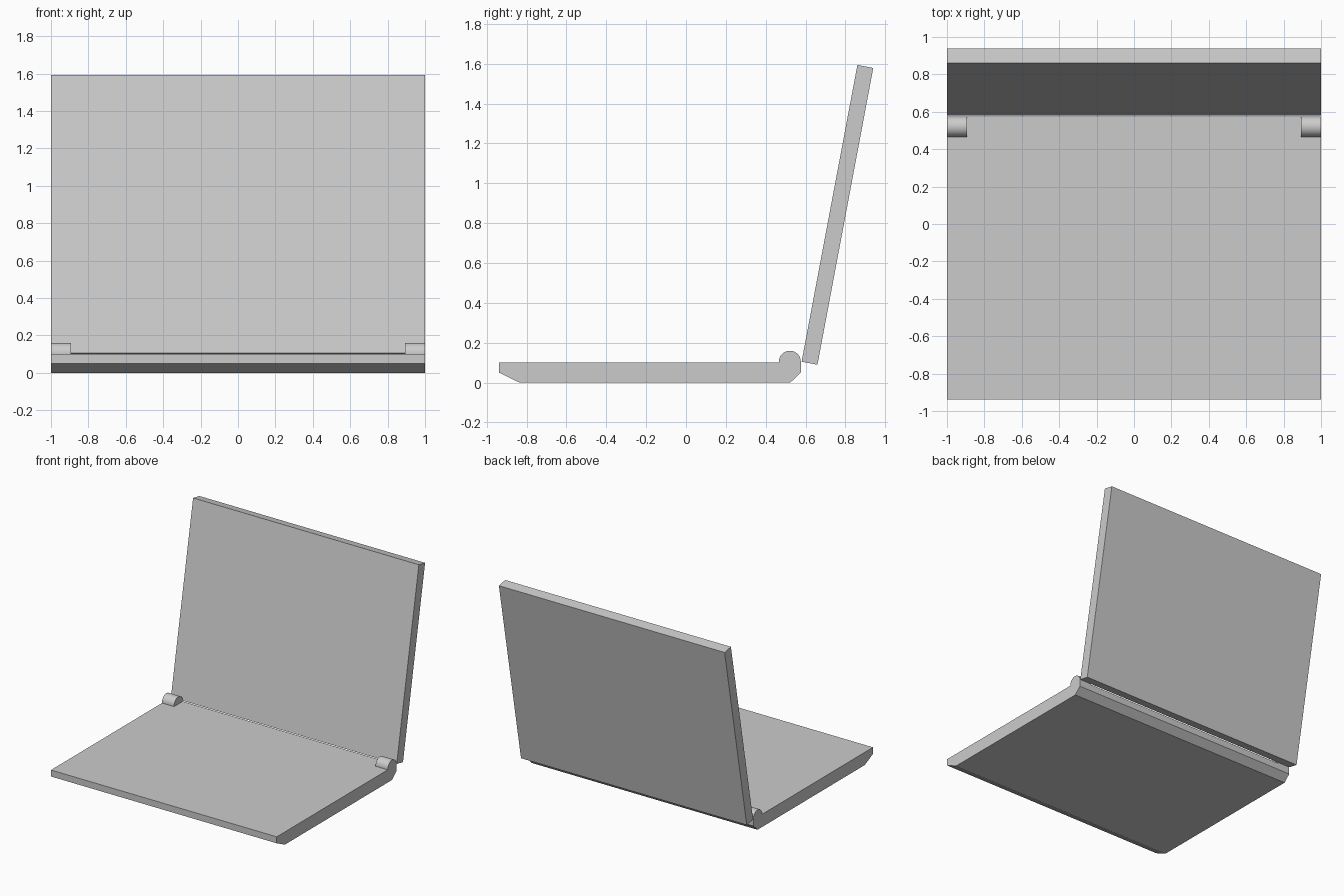
import bpy
import bmesh
from math import cos, sin, pi, radians

cube = bpy.data.objects.get("Cube")
if cube:
    bpy.data.objects.remove(cube, do_unlink=True)

# Single light grey plastic
grey = bpy.data.materials.new("light_grey")
grey.use_nodes = True
colour = (0.6, 0.6, 0.6, 1)
grey.diffuse_color = colour
grey.node_tree.nodes["Principled BSDF"].inputs["Base Color"].default_value = colour


def extrude_profile(name, profile, x0, x1):
    """Extrude a closed (y, z) outline along x."""
    bm = bmesh.new()
    face = bm.faces.new([bm.verts.new((x0, y, z)) for y, z in profile])
    result = bmesh.ops.extrude_face_region(bm, geom=[face])
    moved = [v for v in result["geom"] if isinstance(v, bmesh.types.BMVert)]
    bmesh.ops.translate(bm, verts=moved, vec=(x1 - x0, 0, 0))
    bmesh.ops.recalc_face_normals(bm, faces=bm.faces)
    mesh = bpy.data.meshes.new(name)
    bm.to_mesh(mesh)
    bm.free()
    mesh.materials.append(grey)
    obj = bpy.data.objects.new(name, mesh)
    bpy.context.collection.objects.link(obj)
    return obj


# Base slab with chamfered underside at front and back
base_top = 0.102
extrude_profile("base", [(-0.938, base_top), (-0.938, 0.05), (-0.835, 0),
                         (0.523, 0), (0.576, 0.05), (0.576, base_top)], -1, 1)

# Tilted lid, its front lower edge just behind the base
tilt, length, thick = radians(10.65), 1.515, 0.081
y, z = 0.58, 0.105
up = (length * sin(tilt), length * cos(tilt))
back = (thick * cos(tilt), -thick * sin(tilt))
extrude_profile("lid", [(y, z), (y + back[0], z + back[1]),
                        (y + back[0] + up[0], z + back[1] + up[1]),
                        (y + up[0], z + up[1])], -1, 1)

# Rounded hinge knuckles at both back corners
radius, segments = 0.055, 24
arc = [(0.521 + radius * cos(pi * i / segments),
        0.105 + radius * sin(pi * i / segments)) for i in range(segments + 1)]
dome = [(arc[0][0], base_top)] + arc + [(arc[-1][0], base_top)]
for side, x0, x1 in (("left", 0.893, 1), ("right", -1, -0.893)):
    hinge = extrude_profile("hinge_" + side, dome, x0, x1)
    bpy.ops.object.select_all(action="DESELECT")
    hinge.select_set(True)
    bpy.context.view_layer.objects.active = hinge
    bpy.ops.object.shade_smooth_by_angle(angle=radians(30))
